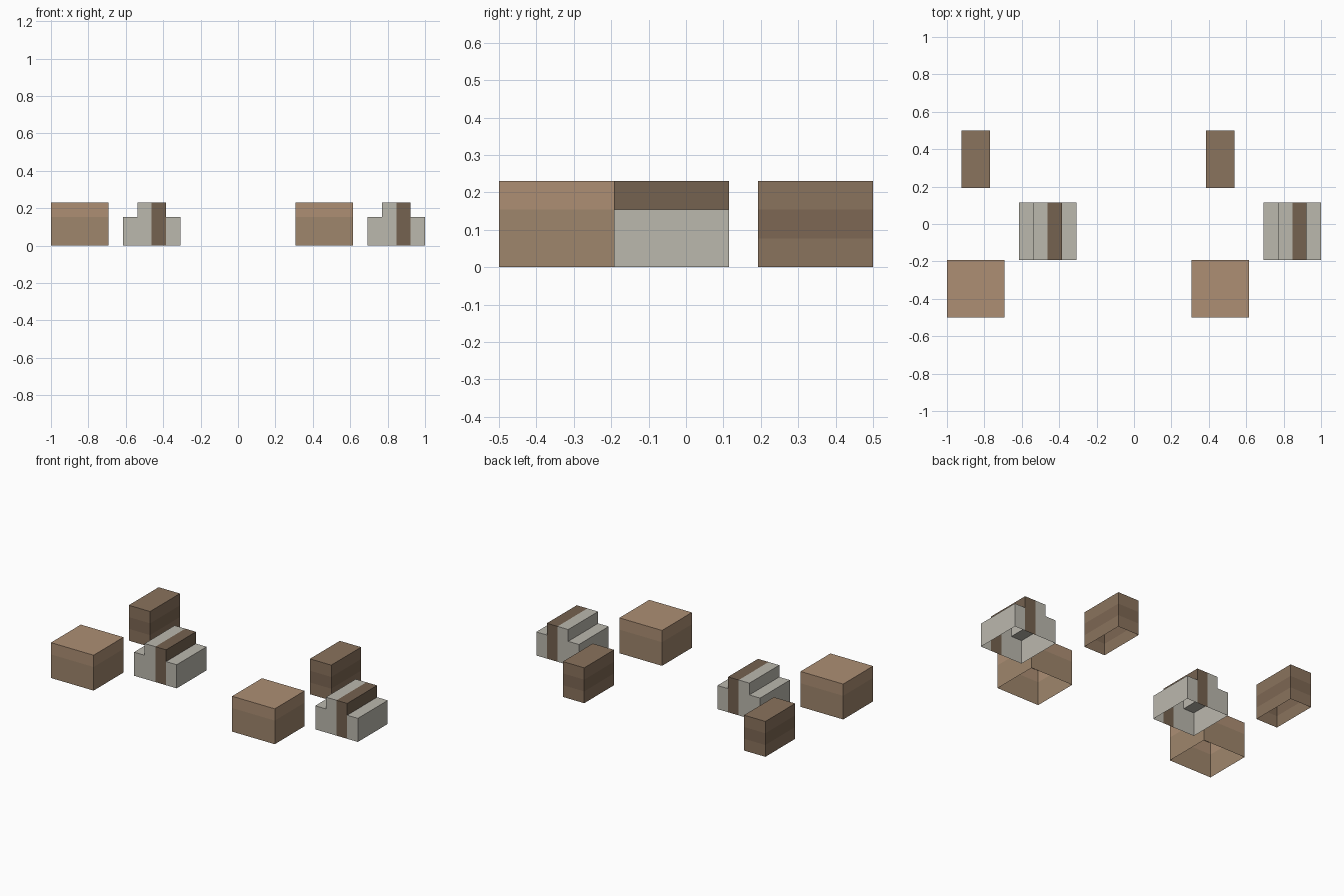
import bpy, bmesh

if "Cube" in bpy.data.objects:
    bpy.data.objects.remove(bpy.data.objects["Cube"])

U = 1 / 13  # one grid cell of the model


def material(name, hex_color):
    def linear(c):
        return c / 12.92 if c <= 0.04045 else ((c + 0.055) / 1.055) ** 2.4
    m = bpy.data.materials.new(name)
    m.diffuse_color = [linear(int(hex_color[i:i + 2], 16) / 255) for i in (0, 2, 4)] + [1]
    m.use_nodes = True
    m.node_tree.nodes["Principled BSDF"].inputs["Base Color"].default_value = m.diffuse_color
    return m


TAN_LIGHT = material("tan_light", "AD8F74")
TAN = material("tan", "9F866C")
BROWN_LIGHT = material("brown_light", "8A735D")
BROWN = material("brown", "7D6753")
STRIPE = material("dark_stripe", "756250")
STONE = material("stone_grey", "BBB8AE")


def build(name, quads, mats):
    """Make an object from (corners, material index) quads given in cells."""
    bm = bmesh.new()
    for corners, mi in quads:
        f = bm.faces.new([bm.verts.new([c * U for c in p]) for p in corners])
        f.material_index = mi
    bmesh.ops.remove_doubles(bm, verts=bm.verts, dist=1e-4)
    bmesh.ops.recalc_face_normals(bm, faces=bm.faces)
    mesh = bpy.data.meshes.new(name)
    bm.to_mesh(mesh)
    bm.free()
    for m in mats:
        mesh.materials.append(m)
    ob = bpy.data.objects.new(name, mesh)
    bpy.context.collection.objects.link(ob)


def wall_y(y, x0, x1, z0, z1):
    return [(x0, y, z0), (x1, y, z0), (x1, y, z1), (x0, y, z1)]


def wall_x(x, y0, y1, z0, z1):
    return [(x, y0, z0), (x, y1, z0), (x, y1, z1), (x, y0, z1)]


def lid(x0, x1, y0, y1, z):
    return [(x0, y0, z), (x1, y0, z), (x1, y1, z), (x0, y1, z)]


def banded_crate(name, x0, x1, y0, y1, bands, mats):
    """Open-bottomed box with horizontal colour bands; bands = material per cell of height."""
    quads = [(lid(x0, x1, y0, y1, len(bands)), bands[-1])]
    for z, mi in enumerate(bands):
        quads += [(wall_y(y, x0, x1, z, z + 1), mi) for y in (y0, y1)]
        quads += [(wall_x(x, y0, y1, z, z + 1), mi) for x in (x0, x1)]
    build(name, quads, mats)


def stepped_block(name, x0, y0, y1, columns, mats):
    """Open-bottomed stepped profile; columns = (height, material) per cell of width."""
    quads = [(wall_x(x, y0, y1, 0, 2), 0) for x in (x0, x0 + len(columns))]
    for i, (h, mi) in enumerate(columns):
        x = x0 + i
        quads.append((lid(x, x + 1, y0, y1, h), mi))
        for z0, z1 in ((0, 2), (2, 3)):
            if z1 <= h:
                quads += [(wall_y(y, x, x + 1, z0, z1), mi) for y in (y0, y1)]
        # riser up from a lower neighbour
        for j, xr in ((i - 1, x), (i + 1, x + 1)):
            if 0 <= j < len(columns) and columns[j][0] < h:
                quads.append((wall_x(xr, y0, y1, 2, 3), mi))
    build(name, quads, mats)


# two identical groups, left and right
for side, dx in (("left", 0), ("right", 17)):
    banded_crate(side + "_tan_crate", -13 + dx, -9 + dx, -6.5, -2.5,
                 [0, 0, 1], [TAN, TAN_LIGHT])
    banded_crate(side + "_brown_crate", -12 + dx, -10 + dx, 2.5, 6.5,
                 [1, 0, 1], [BROWN, BROWN_LIGHT])
    stepped_block(side + "_stepped_block", -8 + dx, -2.5, 1.5,
                  [(2, 0), (3, 0), (3, 1), (2, 0)], [STONE, STRIPE])
